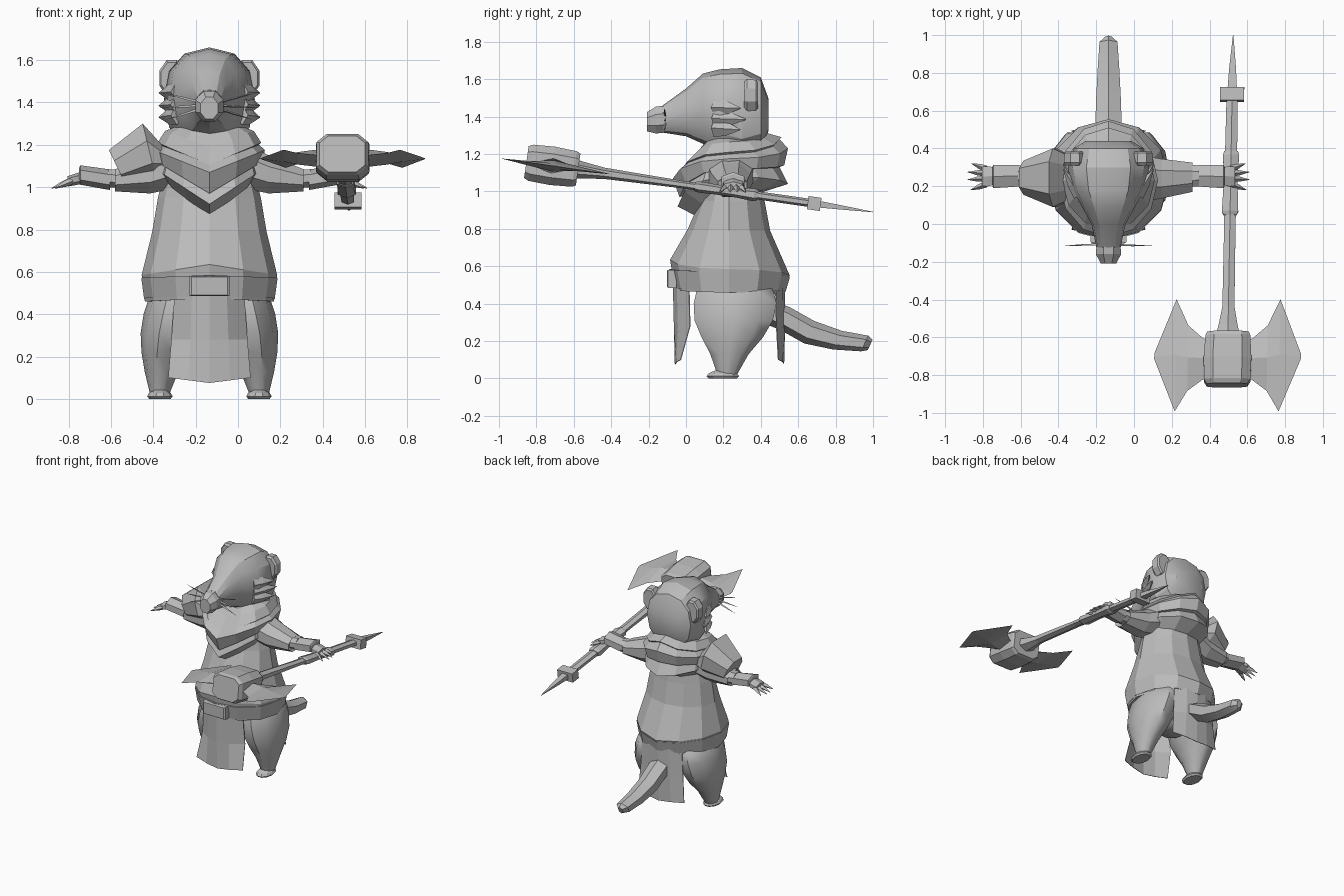
import bpy, bmesh, math
from mathutils import Vector as V

CX = -0.135   # body centre line
CY = 0.23
grey = bpy.data.materials.new("plain grey")
grey.diffuse_color = (0.5, 0.5, 0.5, 1)


def loft(name, rings, smooth=0):
    """Skin a list of equal-length point rings and cap both ends."""
    bm = bmesh.new()
    rs = [[bm.verts.new(p) for p in r] for r in rings]
    n = len(rs[0])
    for a, b in zip(rs, rs[1:]):
        for i in range(n):
            j = (i + 1) % n
            bm.faces.new((a[i], a[j], b[j], b[i]))
    bm.faces.new(rs[0])
    bm.faces.new(rs[-1])
    bmesh.ops.recalc_face_normals(bm, faces=bm.faces)
    me = bpy.data.meshes.new(name)
    bm.to_mesh(me)
    bm.free()
    me.materials.append(grey)
    if smooth:
        me.polygons.foreach_set("use_smooth", [True] * len(me.polygons))
        me.set_sharp_from_angle(angle=math.radians(smooth))
    ob = bpy.data.objects.new(name, me)
    bpy.context.collection.objects.link(ob)
    return ob


def oval(c, u, v, n=8, ph=0.0, p=1.0):
    """Ring of n points; p below 1 makes it squarer."""
    c, u, v = V(c), V(u), V(v)
    f = lambda t: math.copysign(abs(t) ** p, t)
    return [c + u * f(math.cos(ph + 2 * math.pi * i / n)) + v * f(math.sin(ph + 2 * math.pi * i / n))
            for i in range(n)]


def spike(name, base, tip, r, flat=1.0, n=4):
    base, tip = V(base), V(tip)
    d = (tip - base).normalized()
    s = d.cross(V((0, 0, 1))).normalized()
    w = s.cross(d)
    return loft(name, [oval(base, s * r, w * r * flat, n),
                       oval(base.lerp(tip, .45), s * r * .8, w * r * flat * .8, n),
                       oval(tip, s * r * .08, w * r * .08, n)])


def body_ring(rx, zs, yf, zf, yb, zb, n=12):
    """Ring round the body: side radius/height, front y/z, back y/z."""
    pts = []
    for i in range(n):
        a = 2 * math.pi * i / n
        c, s = math.cos(a), math.sin(a)
        ye, ze = (yf, zf) if s < 0 else (yb, zb)
        pts.append((CX + rx * c, CY + (ye - CY) * abs(s), zs + (ze - zs) * (1 - abs(c))))
    return pts


# tunic with flared waist
loft("tunic", [body_ring(*r) for r in (
    (.305, .46, -.06, .475, .525, .45), (.32, .585, -.085, .635, .555, .55),
    (.27, .79, .01, .80, .45, .79), (.243, .95, .075, .95, .42, .95),
    (.20, 1.12, .09, 1.10, .40, 1.15), (.15, 1.24, .11, 1.22, .36, 1.25))])
# belt band just proud of the hem
loft("belt", [body_ring(*r) for r in (
    (.309, .475, -.068, .485, .533, .465), (.322, .572, -.09, .585, .555, .54))])
loft("buckle", [[(CX + x * k, y, .533 + z * k) for x, z in
                 ((-.095, -.048), (.095, -.048), (.095, .048), (-.095, .048))]
                for y, k in ((-.05, 1), (-.095, 1), (-.102, .9))])
loft("hips", [oval((CX, .26, z), (rx, 0, 0), (0, ry, 0), 10)
              for z, rx, ry in ((.28, .09, .1), (.36, .2, .18), (.5, .25, .21))], 45)

# layered cowl with V folds front and back, fanning out from the shoulders
loft("cowl", [body_ring(*r) for r in (
    (.20, 1.01, .06, .865, .42, 1.0), (.245, 1.08, -.045, .92, .545, 1.04),
    (.235, 1.12, -.02, .975, .50, 1.13), (.25, 1.12, -.035, .97, .525, 1.14),
    (.262, 1.175, -.07, 1.07, .545, 1.23), (.235, 1.20, -.02, 1.11, .50, 1.28),
    (.245, 1.21, -.03, 1.105, .51, 1.29), (.21, 1.265, .05, 1.19, .44, 1.31),
    (.16, 1.285, .10, 1.26, .40, 1.30))])


def flap(name, yc, rows):
    rings = []
    for z, hw, yo, dy, tip in rows:
        ts = [-1, -.5, 0, .5, 1]
        f = [(CX + t * hw, yc + yo + dy * t * t, z - tip * (1 - abs(t))) for t in ts]
        rings.append(f + [(x, y + math.copysign(.004, dy), zz) for x, y, zz in reversed(f)])
    loft(name, rings)


# hanging cloth panels
flap("front_flap", -.07, ((.49, .165, 0, .085, 0), (.28, .18, .005, .085, 0), (.10, .195, .01, .03, .025)))
flap("back_flap", .53, ((.49, .165, 0, -.05, 0), (.28, .18, .0, -.045, 0), (.10, .195, -.005, -.03, .02)))

for s, side in ((-1, "right"), (1, "left")):
    # legs and feet
    loft(side + "_leg", [oval((CX + s * ox, (a + b) / 2, z), (hw, 0, 0), (0, (b - a) / 2, 0), 10)
         for z, ox, hw, a, b in (
             (.52, .14, .11, .06, .44), (.465, .165, .125, .045, .48), (.40, .178, .133, .03, .495),
             (.31, .198, .127, .035, .475), (.22, .213, .108, .075, .42), (.13, .226, .08, .125, .34),
             (.02, .235, .045, .165, .275))], 45)
    loft(side + "_foot", [oval((CX + s * .234, .197, z), (.06 * k, 0, 0), (0, .092 * k, 0), 10)
         for z, k in ((0, .85), (.012, 1), (.028, .85), (.042, .5))])

    # sleeve, forearm, hand
    def arm(rows, n=8):
        return [oval((CX + s * o, (a + b) / 2, (lo + hi) / 2),
                     (0, (b - a) / 2 * 1.08, 0), (0, 0, (hi - lo) / 2 * 1.08), n, math.pi / n)
                for o, a, b, lo, hi in rows]
    loft(side + "_sleeve", arm(((.14, .11, .37, 1.0, 1.22), (.28, .135, .345, .97, 1.15),
                                (.445, .17, .325, .98, 1.085), (.43, .2, .31, 1.0, 1.07))))
    loft(side + "_forearm", arm(((.36, .19, .32, .99, 1.08), (.48, .2, .31, 1.0, 1.085))))
    loft(side + "_cuff", arm(((.47, .195, .315, .99, 1.08), (.61, .185, .318, 1.015, 1.10),
                              (.615, .2, .305, 1.025, 1.09)), 6))
    loft(side + "_palm", arm(((.59, .21, .30, 1.02, 1.075), (.64, .195, .31, 1.01, 1.06),
                              (.67, .2, .305, 1.005, 1.05)), 6))
    for i, (y0, y1, o) in enumerate(((.21, .18, .73), (.24, .235, .745), (.268, .275, .745), (.293, .32, .725))):
        spike(f"{side}_finger_{i}", (CX + s * .65, y0, 1.03), (CX + s * o, y1, .995), .017)

    # ears, cheek tufts, whiskers
    loft(side + "_ear", [oval((CX + s * .178, y, 1.515), (.06 * k, 0, 0), (0, 0, .088 * k), 8, math.pi / 8)
         for y, k in ((.31, .9), (.325, 1.05), (.375, 1.0), (.385, .85))])
    for i, (z0, z1, y1) in enumerate(((1.45, 1.445, .29), (1.39, 1.385, .32), (1.34, 1.33, .29))):
        spike(f"{side}_cheek_tuft_{i}", (CX + s * .155, .15, z0), (CX + s * .238, y1, z1), .032, 1.5)
    for i, (z1, x1) in enumerate(((1.445, .215), (1.375, .23), (1.32, .20))):
        spike(f"{side}_whisker_{i}", (CX + s * .06, -.11, 1.405 - .02 * i),
              (CX + s * x1, -.115, z1), .007, n=3)

# shoulder guard on one arm only
loft("shoulder_guard", [[(xt + (xb - xt) * (.5 - .5 * q), .245 + hy * p, zb + (zt - zb) * (.5 + .5 * q))
                         for p, q in ((-1, .35), (-.55, 1), (.55, 1), (1, .35), (1, -.5), (.5, -1), (-.5, -1), (-1, -.5))]
     for xt, zt, xb, zb, hy in ((-.36, 1.20, -.34, 1.08, .12), (-.45, 1.30, -.39, 1.05, .155),
                                (-.61, 1.175, -.535, 1.02, .09))])

# head: sections along y (half width, bottom, top)
loft("head", [oval((CX, y, (lo + hi) / 2), (hw, 0, 0), (0, 0, (hi - lo) / 2), 12, 0, .87)
     for y, hw, lo, hi in (
         (-.125, .064, 1.315, 1.46), (0, .09, 1.295, 1.55), (.09, .14, 1.255, 1.63),
         (.18, .192, 1.21, 1.653), (.30, .215, 1.17, 1.66), (.40, .185, 1.22, 1.61),
         (.44, .12, 1.32, 1.50))], 28)
loft("nose", [oval((CX, y, z), (rx, 0, 0), (0, 0, rz), 8, math.pi / 8)
     for y, z, rx, rz in ((-.10, 1.388, .068, .078), (-.16, 1.382, .072, .078), (-.208, 1.373, .045, .056))])

# tail
loft("tail", [oval((CX, y, z), (rx, 0, 0), (0, rz * .45, rz), 6, math.pi / 6)
     for y, z, rx, rz in ((.38, .38, .075, .06), (.53, .32, .08, .06), (.66, .247, .075, .06),
                          (.81, .205, .066, .05), (.955, .187, .055, .042), (.985, .18, .02, .028))], 30)

# double-bladed pole weapon, built along its own axis
C = V((.495, -.715, 1.137))
END = V((.525, 1.0, .89))
U = (END - C).normalized()
X = V((1, 0, 0))
W = X.cross(U).normalized()


def along(name, rows, n=8, p=1.0):
    return loft(name, [oval(C + U * u, X * a, W * b, n, math.pi / n, p) for u, a, b in rows])


along("weapon_head", ((-.14, .112, .09), (-.115, .128, .102), (0, .132, .108),
                      (.12, .124, .10), (.14, .115, .09)), 8, .55)
along("shaft", ((.10, .08, .055), (.18, .058, .043), (.28, .037, .03), (.70, .035, .02),
                (1.10, .037, .022), (1.40, .034, .022)), 6)
along("grip", ((.77, .04, .024), (.79, .05, .03), (.93, .043, .026), (1.0, .043, .028),
               (1.09, .05, .034), (1.11, .042, .028)), 6)
along("collar", ((1.38, .09, .05), (1.45, .09, .05)), 4)
along("end_spike", ((1.43, .036, .026), (1.55, .026, .017), ((END - C).length, .002, .002)), 4)
for s in (-1, 1):
    loft("blade_" + ("inner" if s < 0 else "outer"),
         [[C + X * s * v + U * p + W * q for p, q in ((lo, 0), ((lo + hi) / 2, th), (hi, 0), ((lo + hi) / 2, -th))]
          for v, lo, hi, th in ((.09, -.10, .10, .04), (.13, -.11, .11, .04), (.21, -.17, .18, .03),
                                (.275, -.28, .32, .015), (.388, .0, .03, .002))])
